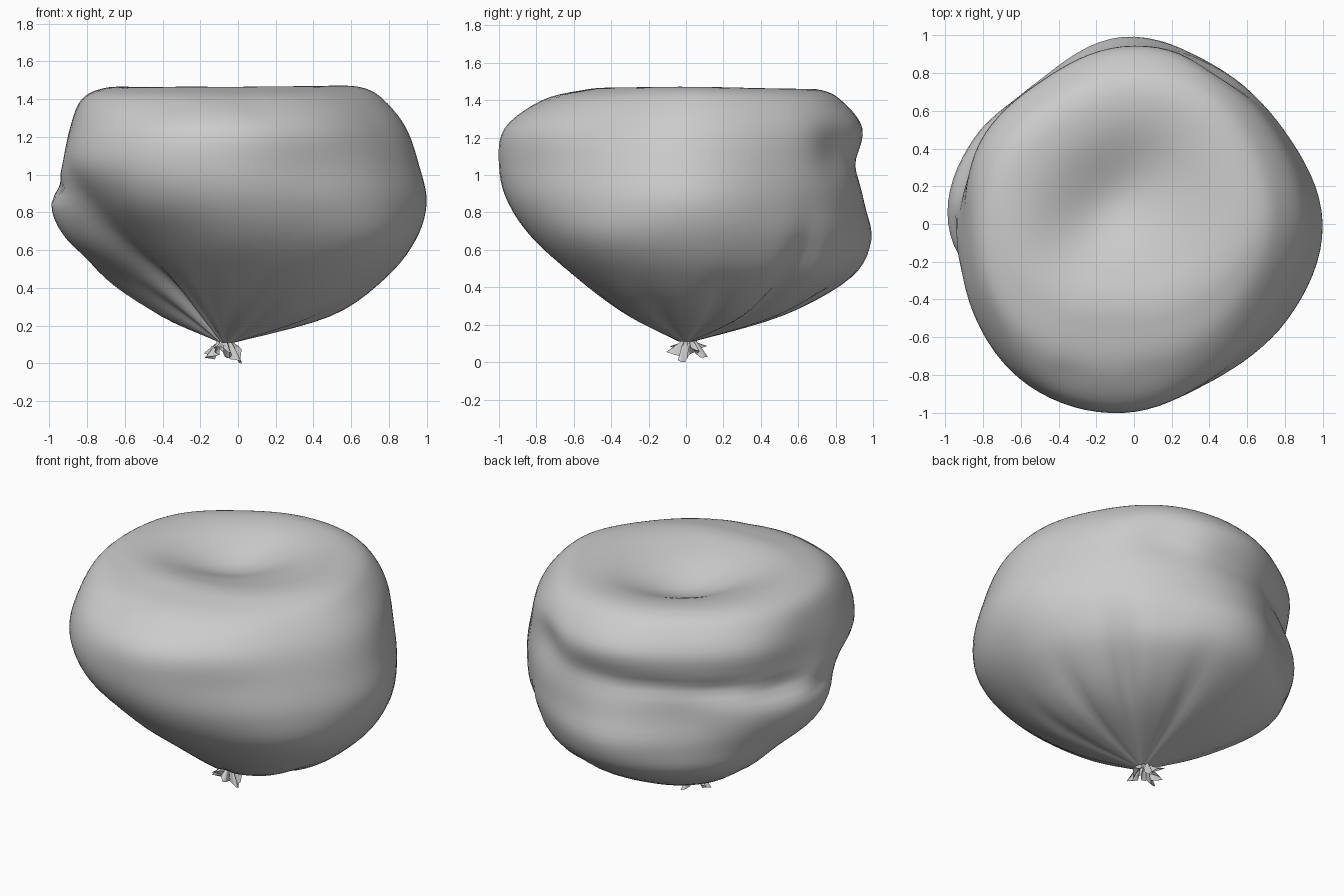
import bpy, bmesh, math, random
from math import sin, cos, pi, exp, radians

if "Cube" in bpy.data.objects:
    bpy.data.objects.remove(bpy.data.objects["Cube"])

random.seed(4)
CX, CY = -0.06, 0.0
N = 96          # points around
SUB = 5         # rings between two levels

# bag cross-sections: height -> radius every 30 degrees, starting at +x
LEVELS = [
    (0.11, [0.04] * 12),
    (0.25, [.55, .55, .54, .52, .50, .42, .25, .19, .22, .27, .37, .48]),
    (0.45, [.84, .84, .86, .88, .82, .74, .54, .40, .46, .55, .66, .78]),
    (0.65, [1.0, .96, .96, .99, .88, .86, .83, .64, .70, .80, .86, .97]),
    (0.85, [1.06, .99, .97, .95, .86, .91, .93, .82, .91, .95, .95, 1.01]),
    (1.05, [1.02, .97, .97, .91, .85, .86, .87, .92, .99, 1.0, .95, .97]),
    (1.25, [.95, .93, .96, .94, .87, .87, .83, .88, .95, .97, .92, .90]),
    (1.40, [.83, .83, .86, .83, .78, .79, .77, .79, .80, .77, .76, .77]),
]
rim = LEVELS[-1][1]
# the front of the rim rolls over more gently than the back
soft = [0, 0, 0, 0, 0, 0, .1, .4, .8, 1, .7, .3]
LEVELS += [(z, [r * (k - f * w) for r, w in zip(rim, soft)]) for z, k, f in
           [(1.465, .87, .17), (1.487, .68, .15), (1.487, .44, .08), (1.487, .2, 0),
            (1.487, .01, 0)]]

# folds running up from the knot: angle, half width (degrees), depth, reach
PLEATS = [(212, 9, .25, .35), (236, 6, .13, .25), (262, 7, .10, .2), (300, 6, .08, .15),
          (345, 6, .10, .15), (15, 5, .12, .2), (42, 5, .18, .35), (75, 5, .12, .2),
          (185, 7, .12, .2), (150, 7, .08, .2)]
# local dents: angle, half width (degrees), height, half height, depth
DENTS = [(58, 12, 1.14, .15, .05), (82, 14, 1.06, .08, .012), (108, 16, 1.04, .05, .02),
         (135, 16, 1.02, .05, .025), (162, 14, .98, .05, .035), (183, 9, .92, .05, .04),
         (280, 6, 1.38, .05, .012), (250, 6, 1.36, .05, .012), (203, 10, .88, .15, .02)]


def spline(a, b, c, d, t):
    return 0.5 * (2 * b + (c - a) * t + (2 * a - 5 * b + 4 * c - d) * t * t
                  + (3 * b - a - 3 * c + d) * t ** 3)


def around(radii, ang):
    u = ang / 30
    i = int(u)
    return spline(*[radii[(i + k) % 12] for k in (-1, 0, 1, 2)], u - i)


def bump(ang, centre, width):
    d = (ang - centre + 180) % 360 - 180
    return exp(-(d / width) ** 2)


def skin(name, rings, cap):
    """Join rings of points into one smooth surface."""
    bm = bmesh.new()
    vr = [[bm.verts.new(p) for p in ring] for ring in rings]
    n = len(vr[0])
    for a, b in zip(vr, vr[1:]):
        for j in range(n):
            k = (j + 1) % n
            bm.faces.new((a[j], a[k], b[k], b[j]))
    if cap:
        bm.faces.new(vr[-1])
    bm.normal_update()
    me = bpy.data.meshes.new(name)
    bm.to_mesh(me)
    bm.free()
    ob = bpy.data.objects.new(name, me)
    bpy.context.collection.objects.link(ob)
    me.shade_smooth()
    return ob


# bag body
rings = []
last = len(LEVELS) - 1
for s in range(last * SUB + 1):
    i = min(s // SUB, last - 1)
    t = s / SUB - i
    four = [LEVELS[min(max(i + k, 0), last)] for k in (-1, 0, 1, 2)]
    z0 = spline(*[l[0] for l in four], t)
    ring = []
    for j in range(N):
        ang = 360 * j / N
        r = spline(*[around(l[1], ang) for l in four], t)
        z = z0
        if s < 8 * SUB:
            for a, w, d, reach in PLEATS:
                r *= 1 - d * bump(ang, a, w) * exp(-(max(z - .15, 0) / reach) ** 2)
            for a, w, h, hh, d in DENTS:
                r -= d * bump(ang, a, w) * exp(-((z - h) / hh) ** 2)
        x, y = CX + r * cos(radians(ang)), CY + r * sin(radians(ang))
        # sunken top with a deeper hollow
        if z > 1.3:
            f = min((z - 1.3) / .15, 1)
            z -= f * .09 * exp(-((x + .05) ** 2 + (y - .1) ** 2) / .18)
            p, q = (x + y) * .707, (y - x) * .707
            z -= f * .07 * exp(-((p + .01) / .38) ** 2 - ((q - .17) / .22) ** 2)
        ring.append((x, y, z))
    rings.append(ring)
skin("bag_body", rings, True)

# gathered ragged end below the tie
M = 48
jag = [random.uniform(.65, 1.15) for _ in range(M)]
rings = []
for z, r, pleat in [(.17, .035, .1), (.11, .036, .25), (.085, .055, .4), (.05, .08, .45)]:
    edge = max(0, (.11 - z) / .06)
    ring = []
    for j in range(M):
        a = 2 * pi * j / M
        rr = r * (1 + pleat * cos(a * 9 + sin(2 * a))) * (1 + (jag[j] - 1) * edge)
        zz = z + edge * (.028 * sin(3 * a + 1) + .03 * (jag[j] - .9))
        # one longer tongue hangs to the floor
        tongue = edge * edge * exp(-((a - 6.0) / .4) ** 2)
        ring.append((-.07 + rr * cos(a) + .03 * tongue, .015 + rr * sin(a),
                     zz - .05 * tongue))
    rings.append(ring)
lowest = min(p[2] for p in rings[-1])
rings[-1] = [(x, y, z - lowest) for x, y, z in rings[-1]]
skin("tied_end", rings, False)
